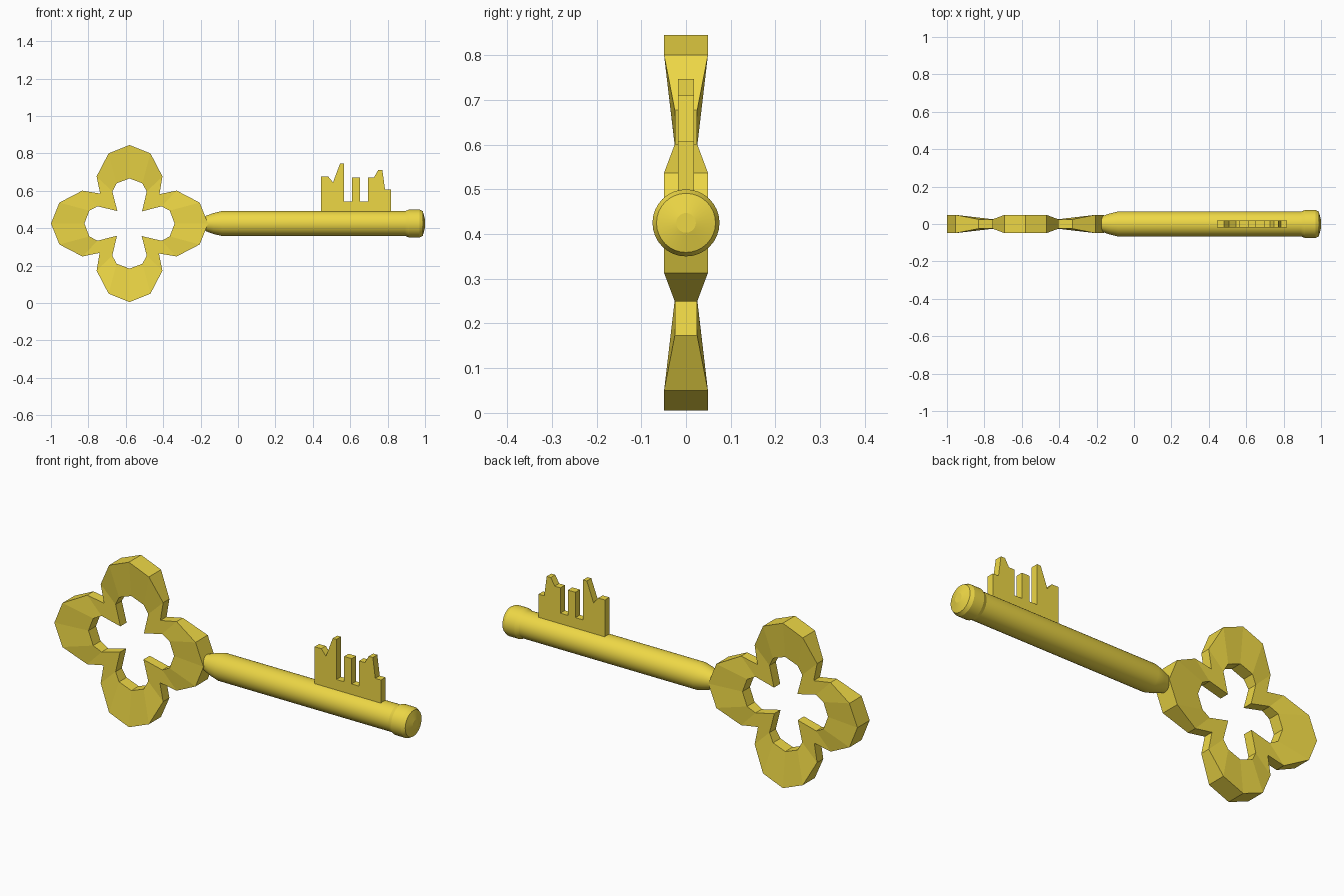
import bpy, bmesh, math
from mathutils import Vector

if "Cube" in bpy.data.objects:
    bpy.data.objects.remove(bpy.data.objects["Cube"])

AXIS_Z = 0.425
BOW_X = -0.58

gold = bpy.data.materials.new("gold")
gold.diffuse_color = (0.85, 0.68, 0.06, 1)
gold.use_nodes = True
gold.node_tree.nodes["Principled BSDF"].inputs["Base Color"].default_value = gold.diffuse_color


def make_object(name, bm):
    bmesh.ops.recalc_face_normals(bm, faces=bm.faces)
    mesh = bpy.data.meshes.new(name)
    bm.to_mesh(mesh)
    bm.free()
    ob = bpy.data.objects.new(name, mesh)
    mesh.materials.append(gold)
    bpy.context.collection.objects.link(ob)
    return ob


# Bow: one lobe (across, outward, half thickness) repeated four times
outer = [(-.157, .16, .025), (-.176, .252, .025), (-.112, .375, .049),
         (0, .42, .049), (.112, .375, .049), (.176, .252, .025)]
inner = [(-.065, .067, .025), (-.092, .171, .025), (-.069, .215, .03),
         (0, .241, .03), (.069, .215, .03), (.092, .171, .025)]


def bow_ring(bm, lobe, side):
    ring = []
    for k in range(4):
        c, s = round(math.cos(k * math.pi / 2)), round(math.sin(k * math.pi / 2))
        for u, v, t in lobe:
            ring.append(bm.verts.new((BOW_X + u * c + v * s, side * t,
                                      AXIS_Z - u * s + v * c)))
    return ring


bm = bmesh.new()
loops = [bow_ring(bm, outer, -1), bow_ring(bm, outer, 1),
         bow_ring(bm, inner, 1), bow_ring(bm, inner, -1)]
for a, b in zip(loops, loops[1:] + loops[:1]):
    for i in range(24):
        j = (i + 1) % 24
        bm.faces.new((a[i], a[j], b[j], b[i]))
make_object("bow", bm)

# Shaft: lathed profile (x, radius) with tapered start and collared tip
profile = [(-.175, .04), (-.13, .056), (-.085, .067), (.895, .067),
           (.915, .075), (.97, .075), (.988, .066), (1.0, .022)]
SIDES = 32
bm = bmesh.new()
rings = [[bm.verts.new((x, r * math.sin(2 * math.pi * i / SIDES),
                        AXIS_Z + r * math.cos(2 * math.pi * i / SIDES)))
          for i in range(SIDES)] for x, r in profile]
for a, b in zip(rings, rings[1:]):
    for i in range(SIDES):
        j = (i + 1) % SIDES
        bm.faces.new((a[i], a[j], b[j], b[i]))
bm.faces.new(rings[0])
bm.faces.new(rings[-1])
shaft = make_object("shaft", bm)
bpy.context.view_layer.objects.active = shaft
shaft.select_set(True)
bpy.ops.object.shade_smooth_by_angle(angle=math.radians(15))

# Bit: toothed outline (x, z) extruded through the shaft's centre plane
teeth = [(.444, .45), (.444, .677), (.482, .677), (.508, .645), (.546, .747),
         (.567, .747), (.567, .543), (.61, .543), (.61, .672), (.653, .672),
         (.653, .543), (.695, .543), (.695, .672), (.727, .672), (.749, .71),
         (.772, .71), (.786, .607), (.818, .607), (.818, .45)]
bm = bmesh.new()
face = bm.faces.new([bm.verts.new((x, -.018, z)) for x, z in teeth])
extruded = bmesh.ops.extrude_face_region(bm, geom=[face], use_keep_orig=True)
bmesh.ops.translate(bm, vec=Vector((0, .036, 0)),
                    verts=[g for g in extruded["geom"]
                           if isinstance(g, bmesh.types.BMVert)])
make_object("bit", bm)
